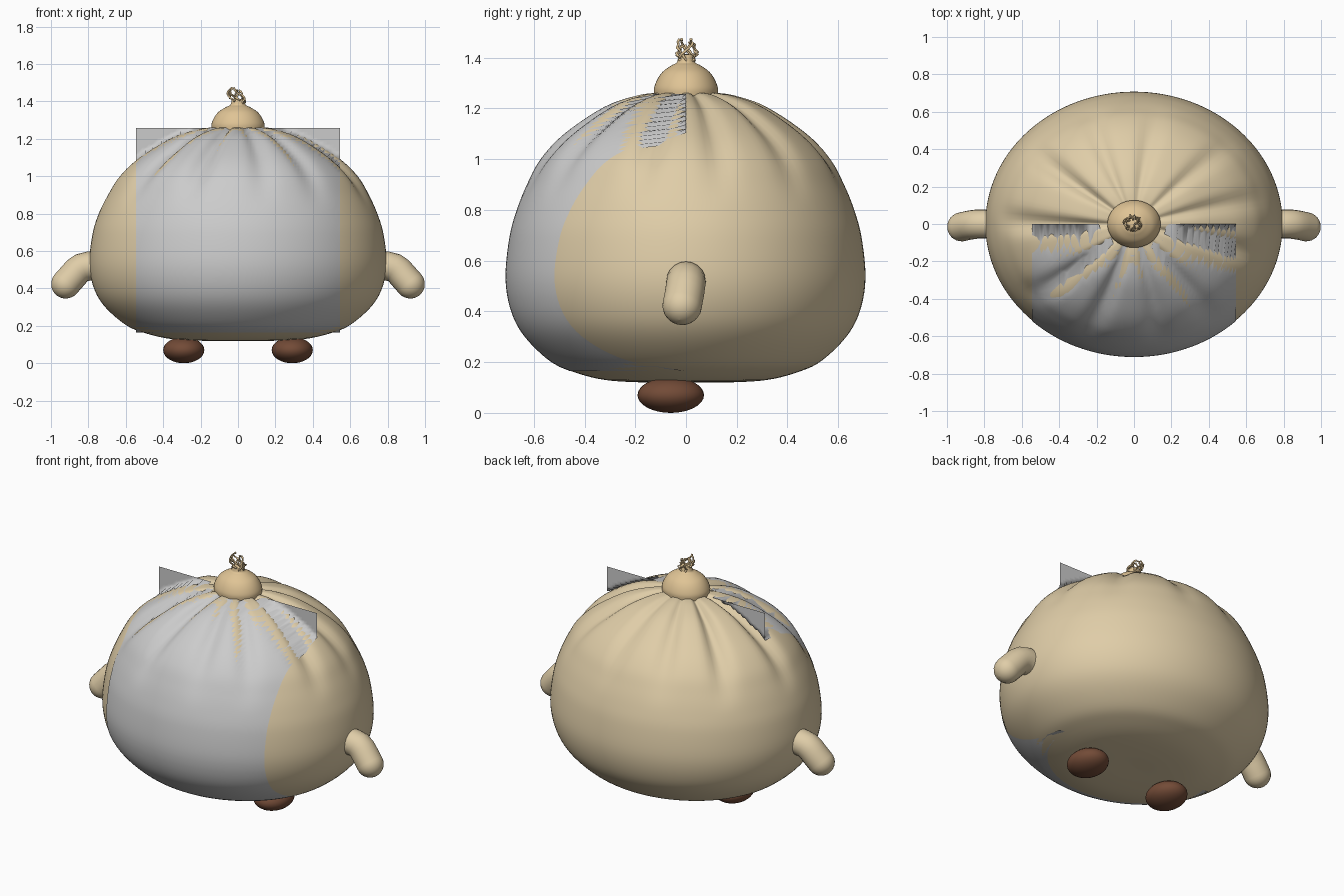
import bpy, bmesh, math, random
from mathutils import Vector
from mathutils.bvhtree import BVHTree

if "Cube" in bpy.data.objects:
    bpy.data.objects.remove(bpy.data.objects["Cube"])

random.seed(4)


def material(name, rgb):
    m = bpy.data.materials.new(name)
    m.diffuse_color = (*rgb, 1)
    m.use_nodes = True
    m.node_tree.nodes["Principled BSDF"].inputs["Base Color"].default_value = m.diffuse_color
    return m


DOUGH = material("dough", (0.74, 0.61, 0.39))
KNOT = material("knot_dough", (0.74, 0.55, 0.30))
BROWN = material("foot_brown", (0.17, 0.07, 0.038))


def finish(name, bm, mat=None):
    me = bpy.data.meshes.new(name)
    bm.to_mesh(me)
    bm.free()
    ob = bpy.data.objects.new(name, me)
    bpy.context.collection.objects.link(ob)
    me.polygons.foreach_set("use_smooth", [True] * len(me.polygons))
    if mat:
        me.materials.append(mat)
    return ob


def smooth_profile(pts, steps=5):
    """Catmull-Rom through (radius, z) points."""
    p = [Vector(q) for q in [pts[0]] + pts + [pts[-1]]]
    out = []
    for i in range(1, len(p) - 2):
        a, b, c, d = p[i - 1:i + 3]
        for k in range(steps):
            t = k / steps
            out.append(0.5 * (2 * b + (c - a) * t + (2 * a - 5 * b + 4 * c - d) * t * t
                              + (3 * b - a - 3 * c + d) * t ** 3))
    return out + [p[-1]]


def lathe(profile, segs, squash, shape=lambda r, a, z: (r, z)):
    """Closed elliptical lathe; the first and last profile points are poles."""
    bm = bmesh.new()
    prof = smooth_profile(profile)
    rings = []
    for r, z in prof[1:-1]:
        ring = []
        for i in range(segs):
            a = 2 * math.pi * i / segs
            rr, zz = shape(r, a, z)
            ring.append(bm.verts.new((rr * math.cos(a), squash * rr * math.sin(a), zz)))
        rings.append(ring)
    low, high = bm.verts.new((0, 0, prof[0].y)), bm.verts.new((0, 0, prof[-1].y))
    for i in range(segs):
        j = (i + 1) % segs
        for p, q in zip(rings, rings[1:]):
            bm.faces.new((p[i], p[j], q[j], q[i]))
        bm.faces.new((low, rings[0][j], rings[0][i]))
        bm.faces.new((high, rings[-1][i], rings[-1][j]))
    return bm


def tube(name, pts, radius, scales, mat, res=5):
    cu = bpy.data.curves.new(name, 'CURVE')
    cu.dimensions = '3D'
    cu.bevel_depth = radius
    cu.bevel_resolution = res
    sp = cu.splines.new('POLY')
    sp.points.add(len(pts) - 1)
    for p, co, s in zip(sp.points, pts, scales):
        p.co = (*co, 1)
        p.radius = s
    sp.use_smooth = True
    cu.materials.append(mat)
    ob = bpy.data.objects.new(name, cu)
    bpy.context.collection.objects.link(ob)
    return ob


# Body: squat bun with gathered pleats fading down from the top
N = 11
creases = [2 * math.pi * (i + 0.5) / N + random.uniform(-.12, .12) for i in range(N)]
depths = [random.uniform(0.02, 0.045) for _ in range(N)]


def pleat(r, a, z):
    fade = min(max((z - 0.78) / 0.37, 0), 1)
    fade = fade * fade * (3 - 2 * fade)
    d = 0
    for c, k in zip(creases, depths):
        w = (a - c - 0.12 * (z - 1) + math.pi) % (2 * math.pi) - math.pi
        d += k * math.exp(-(w / 0.10) ** 2)
    d *= fade * min(r / 0.3, 1)
    return r - 0.8 * d, z - 0.7 * d


body_profile = [(0, .122), (.18, .12), (.36, .13), (.50, .162), (.60, .205), (.71, .30),
                (.77, .40), (.795, .53), (.778, .69), (.745, .80), (.70, .90), (.64, 1.0),
                (.535, 1.10), (.36, 1.205), (.22, 1.25), (.12, 1.262), (0, 1.265)]
body_bm = lathe(body_profile, 128, 0.89, pleat)
bvh = BVHTree.FromBMesh(body_bm)
finish("bun_body", body_bm, DOUGH)

# Face panel: flat sheet wrapped onto the front; corners that miss stay flat
n = 64
bm = bmesh.new()
grid = []
for j in range(n + 1):
    row = []
    for i in range(n + 1):
        x, z = -0.545 + 1.09 * i / n, 0.165 + 1.092 * j / n
        hit = bvh.ray_cast(Vector((x, -2, z)), Vector((0, 1, 0)))[0]
        y = min(hit.y - 0.004, 0) if hit else 0
        row.append(bm.verts.new((x, y, z)))
    grid.append(row)
for j in range(n):
    for i in range(n):
        bm.faces.new((grid[j][i], grid[j][i + 1], grid[j + 1][i + 1], grid[j + 1][i]))
finish("face_panel", bm)

# Top knot: low dome narrowing to a neck
knob_profile = [(0, 1.22), (.12, 1.225), (.142, 1.265), (.132, 1.305), (.105, 1.343),
                (.065, 1.369), (.042, 1.38), (.036, 1.395), (.03, 1.41), (0, 1.415)]
finish("top_knot", lathe(knob_profile, 48, 0.89), KNOT)

# Frayed tip: tangle of thin wiggly strands
for s in range(9):
    ph = 2 * math.pi * s / 9
    pts, rad = [], []
    for k in range(9):
        t = k / 8
        r = 0.026 + 0.012 * math.sin(math.pi * t) + random.uniform(-.008, .008)
        a = ph + (2.2 if s % 2 else -1.8) * t
        pts.append((0.02 * math.sin(3 * t) * (1 - 2 * t) + r * math.cos(a) - 0.012 * t,
                    r * math.sin(a) + 0.005, 1.385 + (0.088 - 0.02 * (s % 3) * 0.6) * t))
        rad.append(random.uniform(.7, 1.2))
    tube("tip_strand", pts, 0.0055, rad, KNOT, 1).data.use_fill_caps = True

# Arms (bent stubs with round ends) and feet, one per side
for side, label in ((-1, "left"), (1, "right")):
    R = 0.078
    elbow = [Vector(p) for p in ((.70, 0, .52), (.80, 0, .519), (.835, 0, .511),
                                 (.86, -.003, .493), (.88, -.006, .47))]
    tip = Vector((.921, -.015, .424))
    d = (tip - elbow[-1]).normalized()
    path = elbow + [tip]
    scale = [1] * 6
    for k in range(1, 9):
        a = math.pi / 2 * k / 8
        path.append(tip + d * R * math.sin(a))
        scale.append(max(math.cos(a), 0.001))
    tube(label + "_arm", [(side * p.x, p.y, p.z) for p in path], R, scale, DOUGH, 8)

    bm = bmesh.new()
    bmesh.ops.create_uvsphere(bm, u_segments=32, v_segments=16, radius=1)
    bmesh.ops.scale(bm, vec=(.11, .131, .07), verts=bm.verts)
    bmesh.ops.translate(bm, vec=(side * .29, -.06, .07), verts=bm.verts)
    finish(label + "_foot", bm, BROWN)
